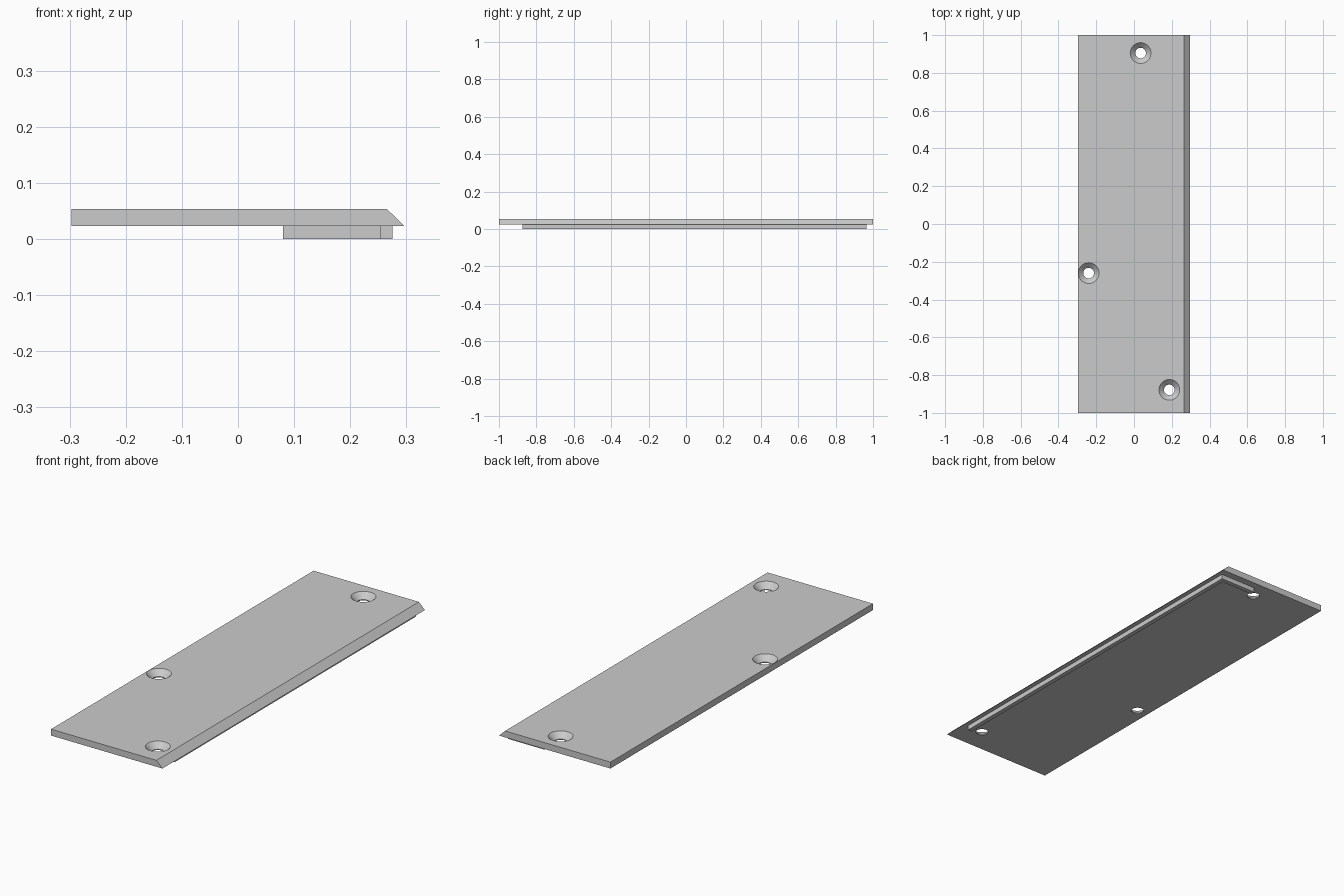
import bpy
import bmesh
import math
from mathutils import Matrix

cube = bpy.data.objects.get("Cube")
if cube:
    bpy.data.objects.remove(cube, do_unlink=True)

grey = bpy.data.materials.new("plain grey")
grey.use_nodes = True
COLOUR = (0.6, 0.6, 0.6, 1)
grey.diffuse_color = COLOUR
grey.node_tree.nodes["Principled BSDF"].inputs["Base Color"].default_value = COLOUR

BASE, TOP = 0.023, 0.054
HALF_WIDTH, HALF_LENGTH = 0.297, 1.0
HOLES = [(0.035, 0.905), (-0.24, -0.26), (0.187, -0.878)]
BORE, RIM = 0.028, 0.055


def make_object(name, bm):
    bmesh.ops.recalc_face_normals(bm, faces=bm.faces)
    mesh = bpy.data.meshes.new(name)
    bm.to_mesh(mesh)
    bm.free()
    mesh.materials.append(grey)
    obj = bpy.data.objects.new(name, mesh)
    bpy.context.collection.objects.link(obj)
    return obj


def extrude_outline(name, points, direction):
    bm = bmesh.new()
    face = bm.faces.new([bm.verts.new(p) for p in points])
    result = bmesh.ops.extrude_face_region(bm, geom=[face], use_keep_orig=True)
    moved = [v for v in result["geom"] if isinstance(v, bmesh.types.BMVert)]
    bmesh.ops.translate(bm, verts=moved, vec=direction)
    return make_object(name, bm)


# Plate with one bevelled long edge
section = [(-HALF_WIDTH, BASE), (HALF_WIDTH, BASE), (0.265, TOP), (-HALF_WIDTH, TOP)]
plate = extrude_outline("plate", [(x, -HALF_LENGTH, z) for x, z in section],
                        (0, 2 * HALF_LENGTH, 0))

# Countersunk screw holes: a bore and a 45 degree cone turned as one cutter
bm = bmesh.new()
over = 0.002
profile = [(0, BASE - 0.02), (BORE, BASE - 0.02), (BORE, TOP - RIM + BORE),
           (RIM + over, TOP + over), (0, TOP + over)]
for hx, hy in HOLES:
    verts = [bm.verts.new((r, 0, z)) for r, z in profile]
    edges = [bm.edges.new(pair) for pair in zip(verts, verts[1:])]
    spun = bmesh.ops.spin(bm, geom=verts + edges, cent=(0, 0, 0), axis=(0, 0, 1),
                          angle=math.tau, steps=48, use_merge=True)
    fresh = [v for v in bm.verts if not v.tag]
    bmesh.ops.transform(bm, matrix=Matrix.Translation((hx, hy, 0)), verts=fresh)
    for v in fresh:
        v.tag = True
bmesh.ops.remove_doubles(bm, verts=bm.verts, dist=0.0001)
cutter = make_object("hole_cutter", bm)
cutter.hide_render = True

cut = plate.modifiers.new("screw_holes", "BOOLEAN")
cut.operation = "DIFFERENCE"
cut.solver = "EXACT"
cut.object = cutter
bpy.context.view_layer.objects.active = plate
plate.select_set(True)
bpy.ops.object.modifier_apply(modifier=cut.name)
bpy.data.objects.remove(cutter, do_unlink=True)
bpy.ops.object.shade_smooth_by_angle(angle=math.radians(25))

# L-shaped locating rib under the plate
outline = [(0.253, -0.875), (0.275, -0.875), (0.275, 0.965),
           (0.08, 0.965), (0.08, 0.943), (0.253, 0.943)]
extrude_outline("locating_rib", [(x, y, 0) for x, y in outline], (0, 0, BASE))
